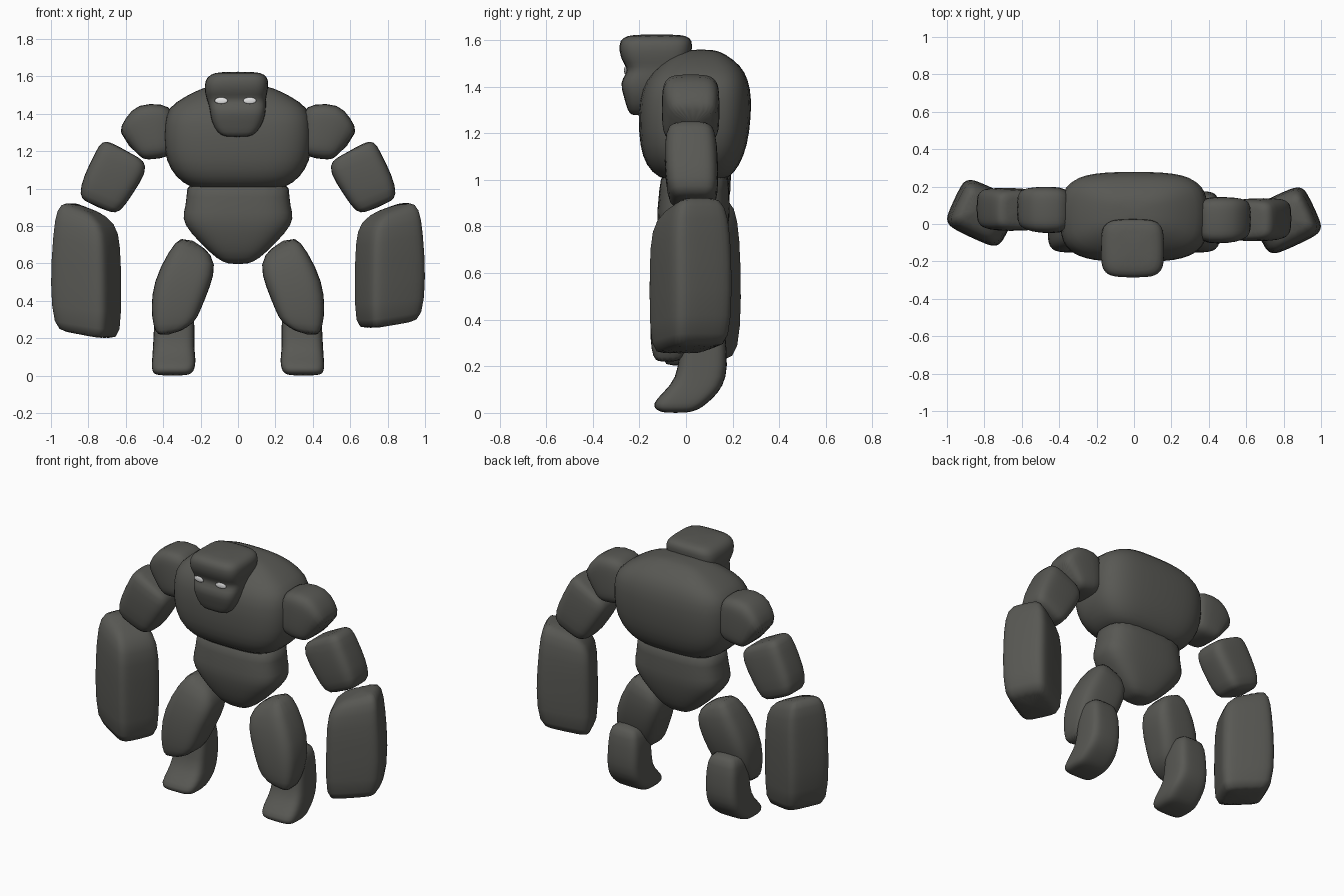
import bpy, bmesh, math
from mathutils import Matrix, Vector

if "Cube" in bpy.data.objects:
    bpy.data.objects.remove(bpy.data.objects["Cube"])


def mat(name, rgb):
    m = bpy.data.materials.new(name)
    m.diffuse_color = (*rgb, 1)
    m.use_nodes = True
    m.node_tree.nodes["Principled BSDF"].inputs["Base Color"].default_value = m.diffuse_color
    return m


STONE = mat("dark_stone", (0.098, 0.098, 0.088))
GLOW = mat("pale_eye", (0.8, 0.8, 0.8))


def finish(bm, name, material):
    bmesh.ops.recalc_face_normals(bm, faces=bm.faces)
    me = bpy.data.meshes.new(name)
    bm.to_mesh(me)
    bm.free()
    me.materials.append(material)
    for p in me.polygons:
        p.use_smooth = True
    ob = bpy.data.objects.new(name, me)
    bpy.context.collection.objects.link(ob)
    return ob


def rock(name, sections, n=4.0, yaw=0, side=1, dy=0, stretch=1, pivot=0):
    """Loft rounded-box rings. Section: x1, z1, x2, z2 (edge points seen
    from the front), then y centre and half depth."""
    bm = bmesh.new()
    rings, count = [], 24
    cx = sum(s[0] + s[2] for s in sections) / (2 * len(sections))
    cy = sum(s[4] for s in sections) / len(sections)
    turn = (Matrix.Translation((cx, cy, 0)) @ Matrix.Rotation(math.radians(yaw), 4, 'Z')
            @ Matrix.Translation((-cx, -cy, 0)))
    for x1, z1, x2, z2, y, hd in sections:
        c = Vector(((x1 + x2) / 2, y, (z1 + z2) / 2))
        u = Vector(((x2 - x1) / 2, 0, (z2 - z1) / 2))
        ring = []
        for i in range(count):
            a = 2 * math.pi * i / count
            ca, sa = math.cos(a), math.sin(a)
            p = math.copysign(abs(ca) ** (2 / n), ca)
            q = math.copysign(abs(sa) ** (2 / n), sa)
            v = turn @ (c + u * p + Vector((0, hd * q, 0)))
            z = pivot + (v.z - pivot) * stretch
            ring.append(bm.verts.new((v.x * side, v.y + dy, z)))
        rings.append(ring)
    for a, b in zip(rings, rings[1:]):
        for i in range(count):
            j = (i + 1) % count
            bm.faces.new((a[i], a[j], b[j], b[i]))
    bm.faces.new(rings[0])
    bm.faces.new(rings[-1])
    ob = finish(bm, name, STONE)
    sub = ob.modifiers.new("soften", 'SUBSURF')
    sub.levels = sub.render_levels = 1
    return ob


def level(z, x1, x2, y1, y2):
    return (x1, z, x2, z, (y1 + y2) / 2, (y2 - y1) / 2)


# Chest and waist
rock("chest", [level(z, -w, w, a, b) for z, w, a, b in (
    (0.99, .22, -.08, .16), (1.03, .30, -.15, .21), (1.10, .365, -.19, .25),
    (1.20, .40, -.205, .275), (1.35, .40, -.205, .285), (1.43, .38, -.175, .268),
    (1.49, .29, -.12, .238), (1.54, .19, -.05, .17), (1.56, .09, .01, .12))], n=3.3)
rock("waist", [level(z, -w, w, a, b) for z, w, a, b in (
    (0.595, .05, -.01, .08), (0.62, .11, -.06, .12), (0.71, .205, -.10, .16),
    (0.81, .295, -.125, .185), (0.87, .295, -.125, .19), (0.95, .27, -.115, .185),
    (1.06, .29, -.11, .19))], n=3)

# Head with brow, sunken eye band and jaw
rock("head", [level(*s) for s in (
    (1.275, -.07, .06, -.235, -.14), (1.295, -.11, .10, -.25, -.11),
    (1.36, -.145, .14, -.268, -.06), (1.42, -.15, .15, -.285, -.02),
    (1.455, -.16, .15, -.255, 0), (1.485, -.17, .15, -.255, .01),
    (1.52, -.18, .16, -.282, .02), (1.58, -.178, .165, -.29, .03),
    (1.61, -.15, .145, -.275, .02), (1.625, -.10, .10, -.23, -.02))], n=4)

# Eyes: thin oval plates in the sunken band
for x, yaw in ((-.09, -6), (.063, 6)):
    bm = bmesh.new()
    bmesh.ops.create_uvsphere(bm, u_segments=16, v_segments=8, radius=1)
    bm.transform(Matrix.Translation((x, -.26, 1.47))
                 @ Matrix.Rotation(math.radians(yaw), 4, 'Z')
                 @ Matrix.Diagonal((.036, .0049, .017, 1)))
    finish(bm, "eye", GLOW)

# Limbs, the left ones set slightly further back
for side, label in ((1, "right"), (-1, "left")):
    left = side < 0
    back = .055 if left else 0
    rock(label + "_shoulder", [
        (.34, 1.20, .34, 1.42, .02, .10), (.38, 1.165, .40, 1.455, .02, .125),
        (.46, 1.155, .54, 1.455, .02, .125), (.495, 1.155, .60, 1.38, .025, .115),
        (.52, 1.165, .65, 1.295, .03, .095)], side=side, dy=back)
    rock(label + "_upper_arm", [
        (.56, 1.18, .68, 1.25, .02, .07), (.50, 1.15, .73, 1.255, .02, .10),
        (.485, 1.09, .76, 1.20, .02, .115), (.57, .96, .83, 1.06, .025, .115),
        (.63, .87, .85, .965, .03, .105), (.68, .87, .82, .93, .03, .07)],
        side=side, dy=back)
    rock(label + "_forearm", [
        (.69, .250, .91, .285, .02, .10), (.645, .260, .965, .31, .02, .14),
        (.645, .50, .985, .52, .02, .145), (.65, .72, .965, .78, .02, .145),
        (.67, .82, .95, .90, .02, .125), (.77, .885, .91, .935, .02, .08)],
        n=5, yaw=25, side=side, dy=.04 if left else 0,
        stretch=1.08 if left else 1, pivot=.93)
    rock(label + "_thigh", [
        (.18, .69, .30, .755, .02, .07), (.11, .60, .37, .67, 0, .12),
        (.15, .47, .455, .50, -.02, .13), (.20, .35, .465, .36, -.04, .115),
        (.23, .28, .455, .27, -.06, .09), (.32, .23, .43, .205, -.085, .05)],
        n=3.5, side=side)
    rock(label + "_shin_and_foot", [
        level(.43, .27, .42, .0, .14), level(.38, .24, .445, -.01, .165),
        level(.25, .23, .45, -.03, .178), level(.15, .235, .455, -.04, .175),
        level(.085, .225, .46, -.10, .14), level(.04, .23, .462, -.145, .09),
        level(.01, .245, .455, -.13, .05), level(0, .28, .42, -.09, 0)],
        n=4, side=side)
